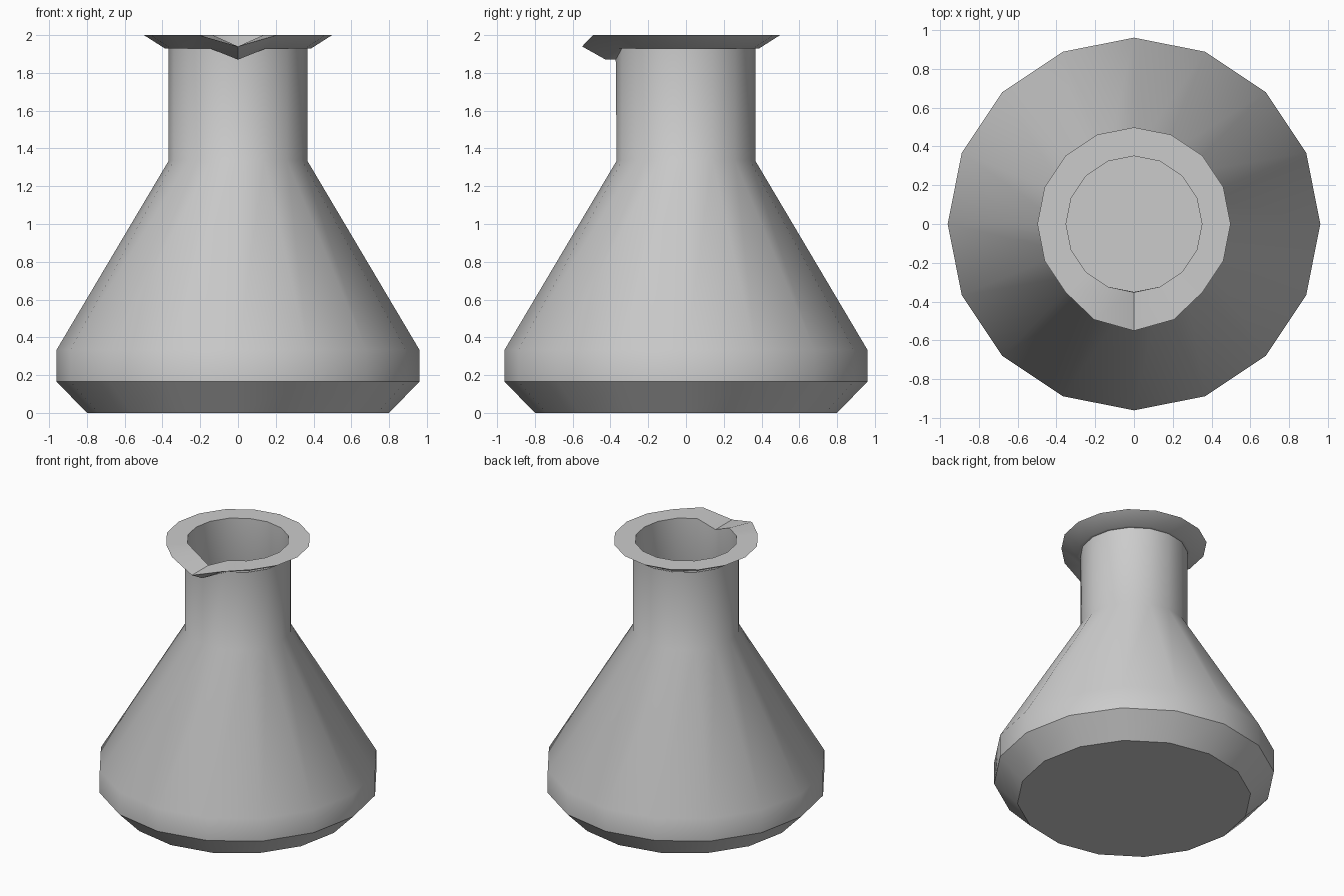
import bpy, bmesh, math

cube = bpy.data.objects.get("Cube")
if cube:
    bpy.data.objects.remove(cube)

SIDES = 16
FRONT = SIDES * 3 // 4      # index of the column that points to -y

mat = bpy.data.materials.new("pale grey glass")
mat.use_nodes = True
grey = (0.6, 0.6, 0.6, 1)
mat.diffuse_color = grey
mat.node_tree.nodes["Principled BSDF"].inputs["Base Color"].default_value = grey

# Profile rings: radius, height, front radius, front height (spout)
outside = [(0.80, 0), (0.96, 0.165), (0.96, 0.335), (0.367, 1.335)]
lip = [(0.367, 1.93, 0.372, 1.87), (0.388, 1.93, 0.425, 1.87),
       (0.498, 2.0, 0.55, 1.94), (0.35, 2.0, 0.352, 1.94)]
inside = [(0.35, 1.34), (0.94, 0.34), (0.94, 0.175), (0.79, 0.02)]
profile = [(r, z, r, z) for r, z in outside] + lip + [(r, z, r, z) for r, z in inside]

# Flask: lathe the profile, pulling the front column out and down at the lip
bm = bmesh.new()
rings = []
for r, z, front_r, front_z in profile:
    ring = []
    for i in range(SIDES):
        a = math.tau * i / SIDES
        rad, h = (front_r, front_z) if i == FRONT else (r, z)
        ring.append(bm.verts.new((rad * math.cos(a), rad * math.sin(a), h)))
    rings.append(ring)

# Spout shoulders reach slightly forward
for i in (FRONT - 1, FRONT + 1):
    rings[6][i].co.x *= 1.08
    rings[6][i].co.y *= 1.07

for low, high in zip(rings, rings[1:]):
    for i in range(SIDES):
        j = (i + 1) % SIDES
        bm.faces.new((low[i], low[j], high[j], high[i]))
bm.faces.new(rings[0][::-1])    # underside
bm.faces.new(rings[-1])         # inner floor
bmesh.ops.recalc_face_normals(bm, faces=bm.faces[:])

mesh = bpy.data.meshes.new("flask")
bm.to_mesh(mesh)
bm.free()
mesh.materials.append(mat)
flask = bpy.data.objects.new("flask", mesh)
bpy.context.collection.objects.link(flask)

# Smooth walls, crisp base and lip
bpy.context.view_layer.objects.active = flask
flask.select_set(True)
bpy.ops.object.shade_smooth_by_angle(angle=math.radians(35))
